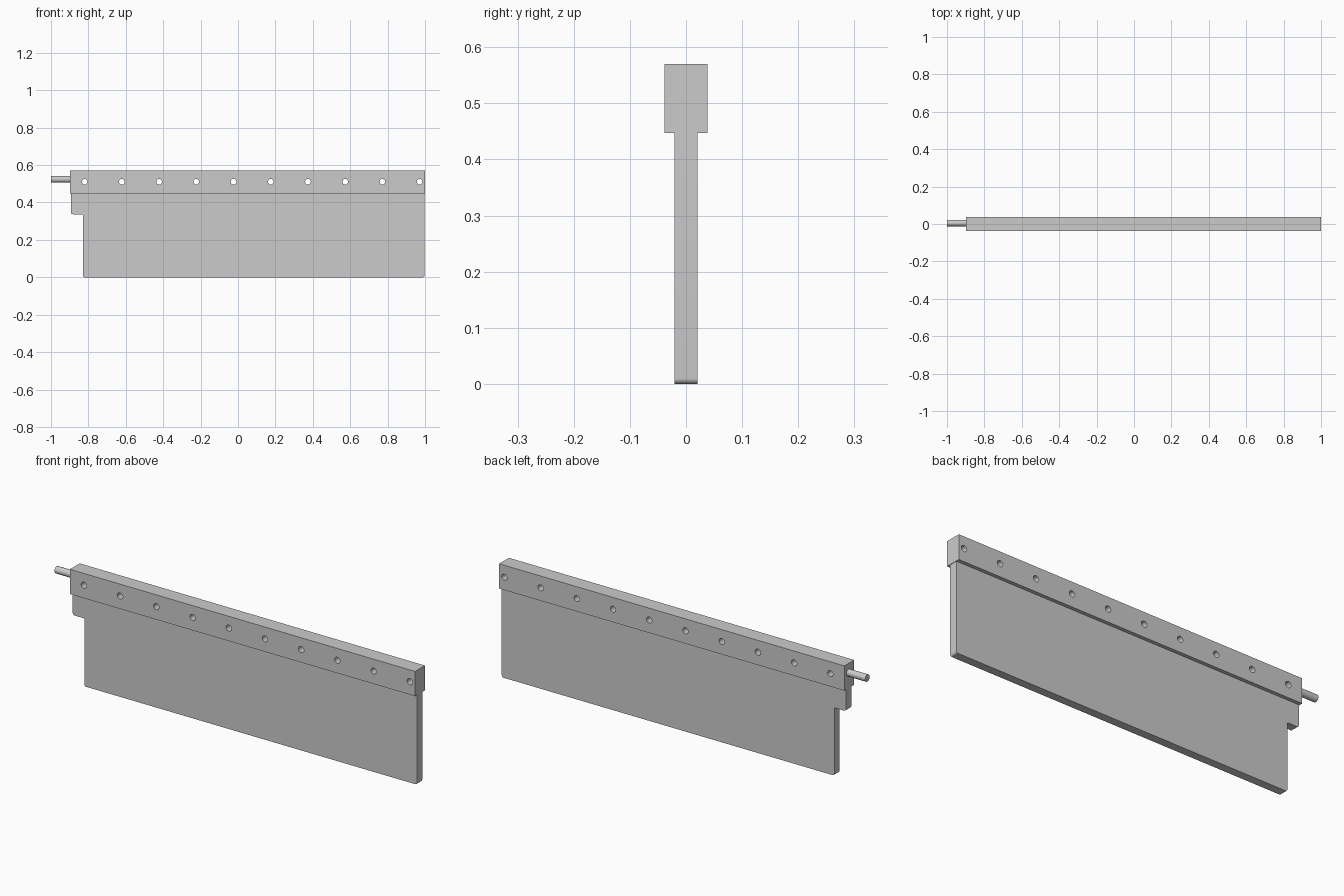
import bpy, bmesh
from math import cos, sin, pi
from mathutils import Matrix, Vector

if "Cube" in bpy.data.objects:
    bpy.data.objects.remove(bpy.data.objects["Cube"])


def make_object(name, bm):
    bmesh.ops.recalc_face_normals(bm, faces=bm.faces)
    mesh = bpy.data.meshes.new(name)
    bm.to_mesh(mesh)
    bm.free()
    obj = bpy.data.objects.new(name, mesh)
    bpy.context.collection.objects.link(obj)
    return obj


def cylinder(bm, centre, radius, length, axis, sides=32):
    rot = Vector((0, 0, 1)).rotation_difference(Vector(axis)).to_matrix().to_4x4()
    bmesh.ops.create_cone(bm, cap_ends=True, segments=sides, radius1=radius,
                          radius2=radius, depth=length,
                          matrix=Matrix.Translation(centre) @ rot)


def activate(obj):
    bpy.ops.object.select_all(action='DESELECT')
    obj.select_set(True)
    bpy.context.view_layer.objects.active = obj


def smooth(obj):
    activate(obj)
    bpy.ops.object.shade_smooth_by_angle(angle=pi / 6)


def rounded_profile(corners, steps=6):
    # corners: (x, z, radius); each right-angled corner becomes an arc
    pts = []
    for i, (x, z, r) in enumerate(corners):
        p = Vector((x, z))
        if r == 0:
            pts.append(p)
            continue
        a = (Vector(corners[i - 1][:2]) - p).normalized()
        b = (Vector(corners[(i + 1) % len(corners)][:2]) - p).normalized()
        c = p + (a + b) * r
        for k in range(steps + 1):
            t = k / steps * pi / 2
            pts.append(c - b * r * cos(t) - a * r * sin(t))
    return pts


# Clamp bar along the top, drilled with a row of through holes
X0, X1 = -0.897, 1.0
Z0, Z1 = 0.447, 0.57
bm = bmesh.new()
bmesh.ops.create_cube(bm, size=1, matrix=Matrix.Translation(((X0 + X1) / 2, 0, (Z0 + Z1) / 2))
                      @ Matrix.Diagonal((X1 - X0, 0.077, Z1 - Z0, 1)))
bar = make_object("top_bar", bm)

bm = bmesh.new()
for i in range(10):
    cylinder(bm, (-0.82 + i * 0.199, 0, 0.511), 0.015, 0.2, (0, 1, 0))
cutter = make_object("hole_cutter", bm)
cutter.hide_render = True
mod = bar.modifiers.new("holes", 'BOOLEAN')
mod.operation = 'DIFFERENCE'
mod.solver = 'EXACT'
mod.object = cutter
activate(bar)
bpy.ops.object.modifier_apply(modifier=mod.name)
bpy.data.objects.remove(cutter)
smooth(bar)

# Hanging blade with a short tab at the upper left
profile = rounded_profile([
    (-0.894, Z0, 0), (-0.894, 0.337, 0.012), (-0.83, 0.337, 0.004),
    (-0.83, 0, 0.01), (0.998, 0, 0.01), (0.998, Z0, 0)])
bm = bmesh.new()
face = bm.faces.new([bm.verts.new((p.x, -0.0205, p.y)) for p in profile])
ext = bmesh.ops.extrude_face_region(bm, geom=[face])
bmesh.ops.translate(bm, vec=(0, 0.041, 0),
                    verts=[v for v in ext['geom'] if isinstance(v, bmesh.types.BMVert)])
smooth(make_object("blade_panel", bm))

# Round pivot pin on the left end
bm = bmesh.new()
cylinder(bm, ((-1.0 + X0) / 2, 0.005, 0.524), 0.0175, 1.0 + X0, (1, 0, 0))
smooth(make_object("pivot_pin", bm))
